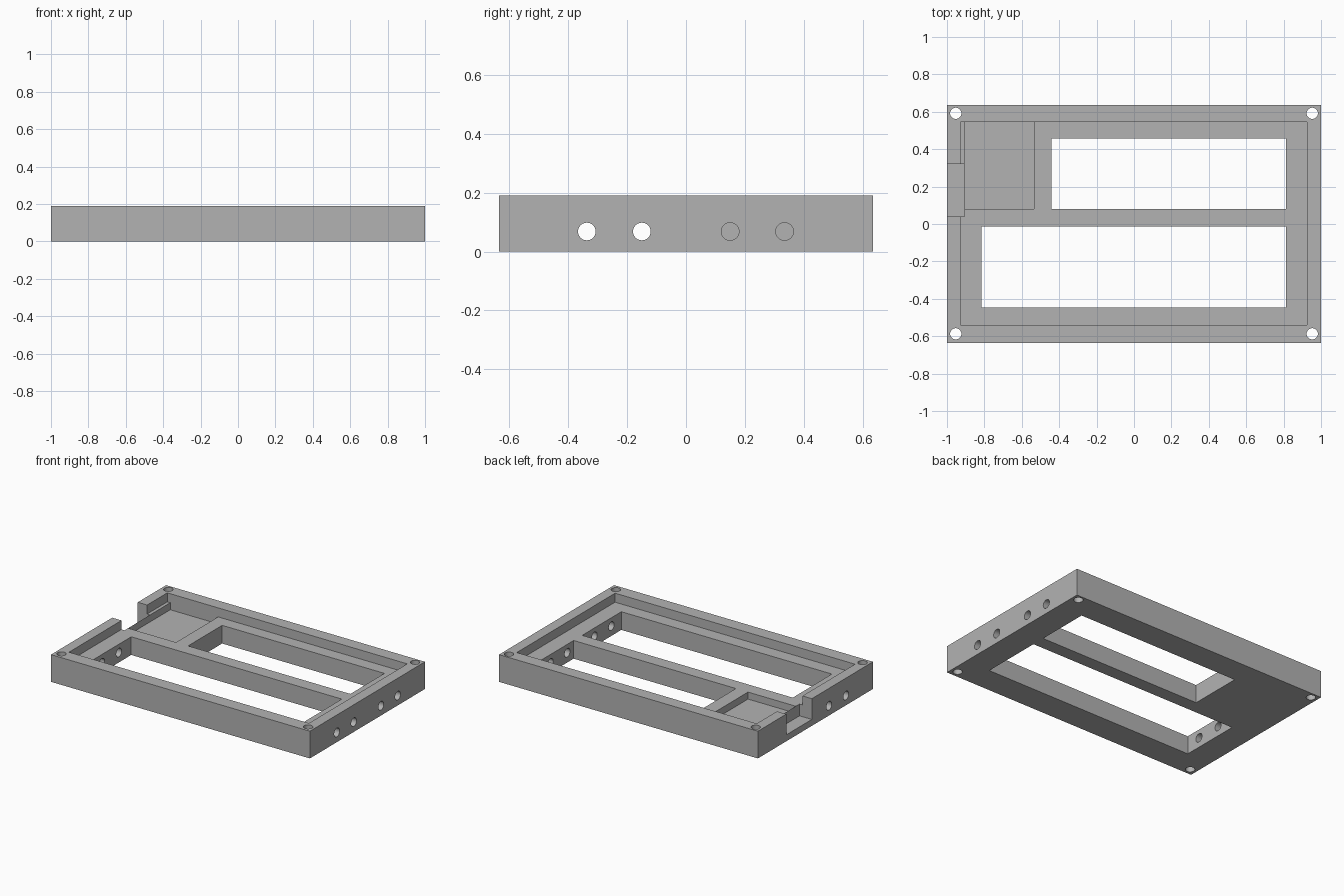
import bpy
import math

cube = bpy.data.objects.get("Cube")
if cube:
    bpy.data.objects.remove(cube, do_unlink=True)

grey = bpy.data.materials.new("plain grey")
grey.use_nodes = True
colour = (0.45, 0.45, 0.45, 1)
grey.diffuse_color = colour
grey.node_tree.nodes["Principled BSDF"].inputs["Base Color"].default_value = colour


def block(name, x, y, z):
    """Box from (low, high) limits on each axis."""
    limits = (x, y, z)
    bpy.ops.mesh.primitive_cube_add(size=1, location=[(a + b) / 2 for a, b in limits])
    ob = bpy.context.object
    ob.name = name
    ob.scale = [b - a for a, b in limits]
    bpy.ops.object.transform_apply(location=True, rotation=False, scale=True)
    ob.data.materials.append(grey)
    return ob


def rod(name, radius, length, location, rotation=(0, 0, 0)):
    bpy.ops.mesh.primitive_cylinder_add(vertices=32, radius=radius, depth=length,
                                        location=location, rotation=rotation)
    ob = bpy.context.object
    ob.name = name
    ob.data.materials.append(grey)
    return ob


def cut(target, cutter):
    """Subtract the cutter, then discard it."""
    mod = target.modifiers.new(cutter.name, 'BOOLEAN')
    mod.operation = 'DIFFERENCE'
    mod.solver = 'EXACT'
    mod.object = cutter
    bpy.context.view_layer.objects.active = target
    bpy.ops.object.modifier_apply(modifier=mod.name)
    bpy.data.objects.remove(cutter, do_unlink=True)


TOP, LEDGE, POCKET, NOTCH = 0.19, 0.127, 0.078, 0.045
ABOVE, BELOW = 0.3, -0.1

frame = block("enclosure_frame", (-1, 1), (-0.635, 0.635), (0, TOP))

# Recess inside the rim, the board pocket and the side notch
cut(frame, block("rim_recess", (-0.928, 0.926), (-0.54, 0.545), (LEDGE, ABOVE)))
cut(frame, block("board_pocket", (-0.905, -0.535), (0.08, 0.545), (POCKET, ABOVE)))
cut(frame, block("side_notch", (-1.1, -0.905), (0.04, 0.322), (NOTCH, ABOVE)))

# Two windows through the floor
cut(frame, block("back_window", (-0.442, 0.812), (0.08, 0.456), (BELOW, ABOVE)))
cut(frame, block("front_window", (-0.815, 0.812), (-0.446, -0.014), (BELOW, ABOVE)))

# Upright screw holes in the corners
for x in (-0.953, 0.953):
    for y in (-0.587, 0.592):
        cut(frame, rod("corner_hole", 0.03, 1, (x, y, 0)))

# Cable holes: four in the +x wall, two in the -x wall
side_holes = [(0.95, y) for y in (-0.337, -0.15, 0.15, 0.335)]
side_holes += [(-0.95, y) for y in (-0.337, -0.15)]
for x, y in side_holes:
    cut(frame, rod("cable_hole", 0.03, 0.4, (x, y, 0.068), (0, math.pi / 2, 0)))

# Crisp edges with smooth hole walls
bpy.ops.object.select_all(action='DESELECT')
frame.select_set(True)
bpy.context.view_layer.objects.active = frame
bpy.ops.object.shade_smooth_by_angle(angle=math.radians(30))
